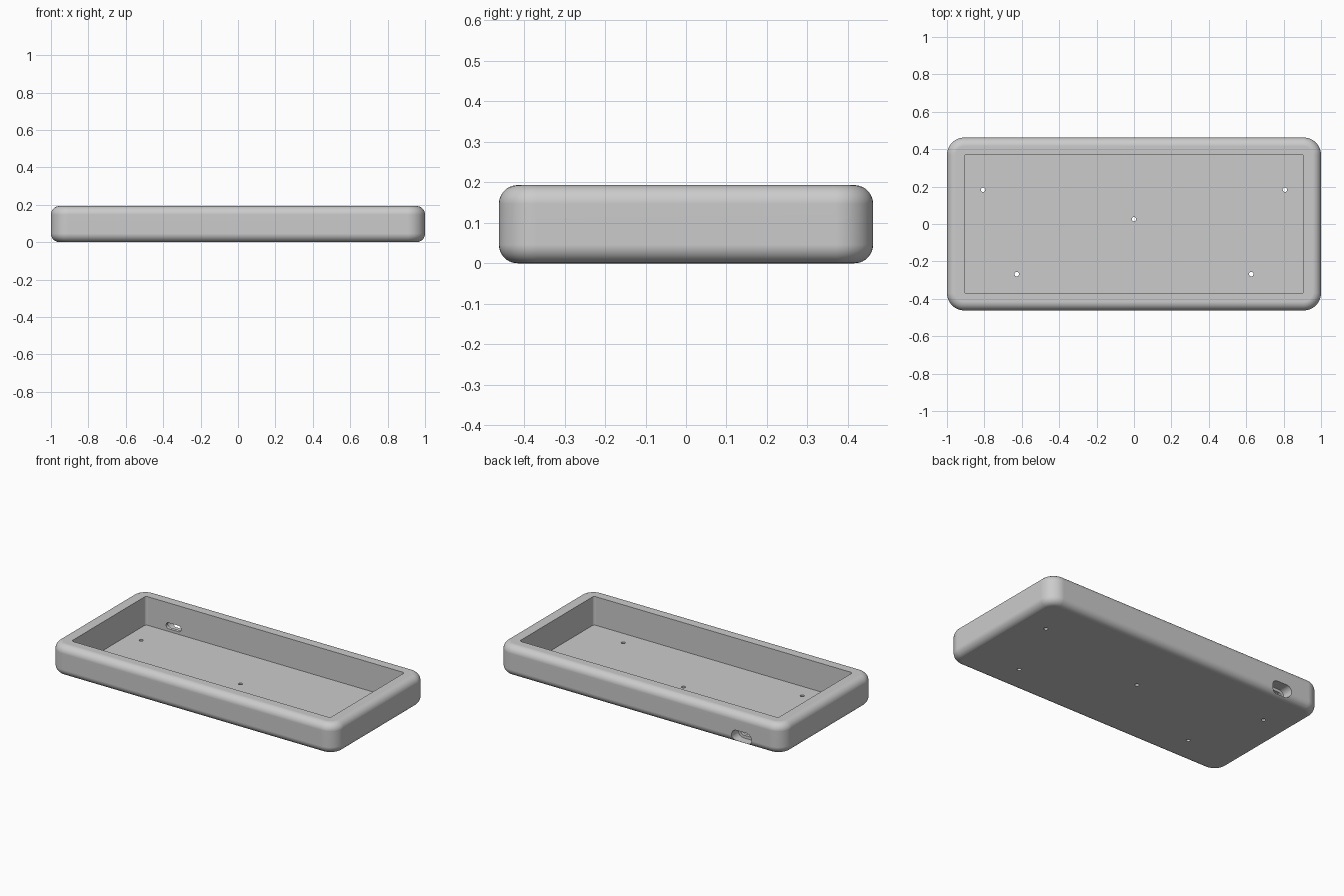
import bpy
import bmesh
from mathutils import Vector

if "Cube" in bpy.data.objects:
    bpy.data.objects.remove(bpy.data.objects["Cube"], do_unlink=True)

LENGTH, DEPTH, HEIGHT = 2.0, 0.924, 0.193
FLOOR, WALL, FILLET = 0.012, 0.093, 0.046

grey = bpy.data.materials.new("plain grey")
grey.use_nodes = True
grey.diffuse_color = (0.6, 0.6, 0.6, 1)
grey.node_tree.nodes["Principled BSDF"].inputs["Base Color"].default_value = (0.6, 0.6, 0.6, 1)


def rounded_box(name, size, center, axis, radius, rim=0):
    """Box with the edges along one axis rounded, and optionally its end rims."""
    bm = bmesh.new()
    bmesh.ops.create_cube(bm, size=1)
    bmesh.ops.scale(bm, vec=size, verts=bm.verts)
    along = [e for e in bm.edges
             if abs((e.verts[0].co - e.verts[1].co).normalized()[axis]) > 0.9]
    bmesh.ops.bevel(bm, geom=along, offset=radius, segments=12, profile=0.5,
                    affect='EDGES', clamp_overlap=True)
    if rim:
        half = size[axis] / 2
        rims = [e for e in bm.edges
                if all(abs(v.co[axis]) > half - 1e-4 for v in e.verts)
                and e.verts[0].co[axis] * e.verts[1].co[axis] > 0]
        bmesh.ops.bevel(bm, geom=rims, offset=rim, segments=10, profile=0.5,
                        affect='EDGES', clamp_overlap=True)
    bmesh.ops.translate(bm, vec=Vector(center), verts=bm.verts)
    bmesh.ops.recalc_face_normals(bm, faces=bm.faces)
    mesh = bpy.data.meshes.new(name)
    bm.to_mesh(mesh)
    bm.free()
    mesh.materials.append(grey)
    obj = bpy.data.objects.new(name, mesh)
    bpy.context.collection.objects.link(obj)
    return obj


def cut(target, cutter):
    """Subtract the cutter and throw it away."""
    cutter.hide_render = True
    mod = target.modifiers.new("cut", 'BOOLEAN')
    mod.operation = 'DIFFERENCE'
    mod.solver = 'EXACT'
    mod.object = cutter
    bpy.context.view_layer.objects.active = target
    bpy.ops.object.modifier_apply(modifier=mod.name)
    bpy.data.objects.remove(cutter, do_unlink=True)


# Case body with rounded corners and filleted rims
case = rounded_box("case", (LENGTH, DEPTH, HEIGHT), (0, 0, HEIGHT / 2), 2, WALL, FILLET)

# Open tray
cut(case, rounded_box("tray_cutter", (LENGTH - 2 * WALL, DEPTH - 0.18, HEIGHT),
                      (0, 0, FLOOR + HEIGHT / 2), 2, 0.015))

# Screw holes through the floor
for x, y in [(-0.807, 0.183), (0.807, 0.183), (0, 0.026), (-0.627, -0.268), (0.627, -0.268)]:
    bpy.ops.mesh.primitive_cylinder_add(vertices=24, radius=0.012, depth=0.1, location=(x, y, 0))
    cut(case, bpy.context.object)

# Cable port in the back wall: wide plug pocket outside, small slot inside
PORT_X, PORT_Z = -0.712, 0.048
cut(case, rounded_box("pocket_cutter", (0.14, 0.17, 0.074),
                      (PORT_X, DEPTH / 2 + 0.015, PORT_Z), 1, 0.0365))
cut(case, rounded_box("slot_cutter", (0.105, 0.2, 0.038),
                      (PORT_X, DEPTH / 2 - 0.06, PORT_Z), 1, 0.0185))

# Smooth fillets, crisp edges
bpy.ops.object.select_all(action='DESELECT')
case.select_set(True)
bpy.context.view_layer.objects.active = case
bpy.ops.object.shade_smooth_by_angle(angle=0.6)
weighted = case.modifiers.new("even_shading", 'WEIGHTED_NORMAL')
weighted.keep_sharp = True
